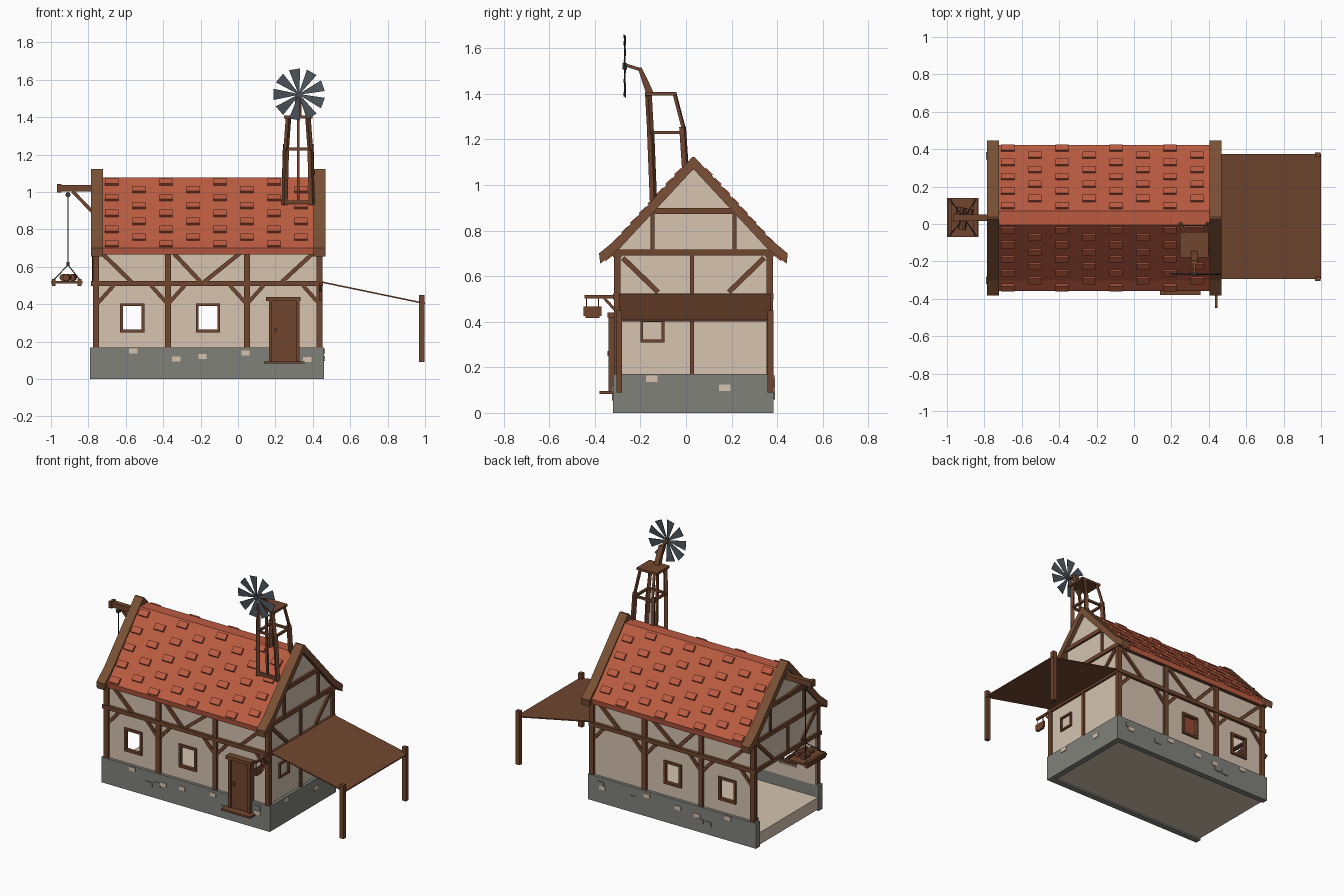
import bpy, bmesh, math, random
from mathutils import Vector, Matrix
random.seed(4)

def mat(name, r, g, b):
    m = bpy.data.materials.new(name)
    lin = [((c / 255 + 0.055) / 1.055) ** 2.4 for c in (r, g, b)]
    m.diffuse_color = (*lin, 1)
    return m

PLASTER = mat("plaster", 214, 196, 176)
TIMBER = mat("timber", 113, 70, 47)
BARGE = mat("barge_wood", 122, 80, 54)
TILE = mat("red_tile", 187, 91, 65)
STONE = mat("grey_stone", 129, 129, 123)
METAL = mat("blade_metal", 76, 84, 91)
ROPE = mat("dark_rope", 62, 56, 52)

class Part:
    """Collects simple solids into one object."""
    def __init__(self, name, material):
        self.name, self.material, self.bm = name, material, bmesh.new()
    def box(self, x0, x1, y0, y1, z0, z1):
        m = Matrix.Translation(((x0 + x1) / 2, (y0 + y1) / 2, (z0 + z1) / 2))
        bmesh.ops.create_cube(self.bm, size=1, matrix=m @ Matrix.Diagonal((x1 - x0, y1 - y0, z1 - z0, 1)))
    def beam(self, p, q, w=0.025, d=None):
        p, q = Vector(p), Vector(q)
        rot = (q - p).to_track_quat('Z', 'Y').to_matrix().to_4x4()
        m = Matrix.Translation((p + q) / 2) @ rot
        bmesh.ops.create_cube(self.bm, size=1, matrix=m @ Matrix.Diagonal((w, d or w, (q - p).length, 1)))
    def cyl(self, p, q, r, n=8):
        p, q = Vector(p), Vector(q)
        m = Matrix.Translation((p + q) / 2) @ (q - p).to_track_quat('Z', 'Y').to_matrix().to_4x4()
        bmesh.ops.create_cone(self.bm, cap_ends=True, segments=n, radius1=r, radius2=r, depth=(q - p).length, matrix=m)
    def prism(self, pts, off):
        f = self.bm.faces.new([self.bm.verts.new(p) for p in pts])
        r = bmesh.ops.extrude_face_region(self.bm, geom=[f])
        bmesh.ops.translate(self.bm, vec=off, verts=[v for v in r['geom'] if isinstance(v, bmesh.types.BMVert)])
    def done(self):
        bmesh.ops.recalc_face_normals(self.bm, faces=self.bm.faces[:])
        me = bpy.data.meshes.new(self.name)
        self.bm.to_mesh(me); self.bm.free()
        me.materials.append(self.material)
        bpy.context.collection.objects.link(bpy.data.objects.new(self.name, me))

YC = 0.0325                      # ridge line
WIN = [(-0.63, -0.50), (-0.225, -0.095)]
POSTS = [-0.76, -0.375, 0.047, 0.437]

# stone base (open on the left) and floor
p = Part("stone_base", STONE)
p.box(-0.79, 0.46, -0.32, -0.28, 0, 0.17)
p.box(-0.79, 0.46, 0.345, 0.385, 0, 0.17)
p.box(0.42, 0.46, -0.28, 0.345, 0, 0.17)
for x in (-0.46, -0.40, 0.1, 0.34):          # raised blocks
    for y in (-0.325, 0.38):
        z = random.uniform(0.05, 0.13)
        p.box(x, x + 0.05, y, y + 0.01, z, z + 0.03)
p.done()
p = Part("floor", PLASTER)
p.box(-0.785, 0.42, -0.28, 0.345, 0.01, 0.09)
p.done()
p = Part("pale_stones", PLASTER)
for x, z in ((-0.56, 0.15), (-0.33, 0.107), (-0.19, 0.12), (0.04, 0.14), (0.37, 0.105)):
    p.box(x - 0.022, x + 0.022, -0.325, -0.318, z - 0.013, z + 0.013)
    p.box(x - 0.042, x + 0.002, 0.383, 0.39, z - 0.013, z + 0.013)
for y, z in ((-0.155, 0.15), (0.165, 0.11)):
    p.box(0.457, 0.465, y - 0.02, y + 0.03, z - 0.014, z + 0.014)
p.done()

# plaster walls with window openings
p = Part("walls", PLASTER)
for y0, y1 in ((-0.30, -0.275), (0.34, 0.365)):
    p.box(-0.77, 0.44, y0, y1, 0.17, 0.25)
    p.box(-0.77, 0.44, y0, y1, 0.40, 0.72)
    for a, b in ((-0.77, WIN[0][0]), (WIN[0][1], WIN[1][0]), (WIN[1][1], 0.44)):
        p.box(a, b, y0, y1, 0.25, 0.40)
for x, zb in ((-0.77, 0.5), (0.415, 0.17)):
    p.prism([(x, -0.30, zb), (x, 0.365, zb), (x, 0.365, 0.72), (x, YC, 1.07), (x, -0.30, 0.72)], (0.025, 0, 0))
p.done()

# timber framing of the long sides
p = Part("timber_frame", TIMBER)
for y in (-0.302, 0.367):
    for x in POSTS:
        p.box(x - 0.016, x + 0.016, y - 0.014, y + 0.014, 0.17, 0.70)
    p.box(-0.785, 0.455, y - 0.018, y + 0.018, 0.497, 0.523)
    p.box(-0.785, 0.455, y - 0.018, y + 0.018, 0.685, 0.712)
    for a, b in ((-0.745, -0.57), (-0.36, -0.20), (0.032, -0.18), (0.42, 0.235)):
        p.beam((a, y, 0.69), (b, y, 0.52), 0.022)
    for x, s in ((-0.755, 1), (-0.375, 1), (-0.375, -1), (0.047, 1), (0.047, -1), (0.437, -1)):
        p.beam((x, y, 0.40), (x + s * 0.09, y, 0.50), 0.02)
# timber framing of the gables
for x in (-0.768, 0.441):
    p.box(x - 0.014, x + 0.014, -0.315, 0.38, 0.497, 0.523)
    p.box(x - 0.014, x + 0.014, -0.33, 0.395, 0.69, 0.717)
    p.box(x - 0.014, x + 0.014, -0.16, 0.225, 0.873, 0.9)
    p.box(x - 0.012, x + 0.012, 0.017, 0.035, 0.17 if x > 0 else 0.5, 0.70)
    for s in (-1, 1):
        p.box(x - 0.012, x + 0.012, YC + s * 0.18 - 0.009, YC + s * 0.18 + 0.009, 0.71, 0.88)
        p.beam((x, YC + s * 0.31, 0.68), (x, YC + s * 0.155, 0.53), 0.022)
p.done()

# window frames
p = Part("window_frames", TIMBER)
for y in (-0.30, 0.365):
    for a, b in WIN:
        for x in (a, b - 0.015):
            p.box(x, x + 0.015, y - 0.012, y + 0.012, 0.25, 0.405)
        for z in (0.25, 0.39):
            p.box(a, b, y - 0.012, y + 0.012, z, z + 0.015)
for y in (-0.20, -0.107):
    p.box(0.435, 0.452, y, y + 0.012, 0.31, 0.41)
for z in (0.31, 0.398):
    p.box(0.435, 0.452, -0.20, -0.095, z, z + 0.012)
p.done()

# front door with lintel, step and knob
p = Part("front_door", TIMBER)
p.box(0.18, 0.315, -0.33, -0.30, 0.09, 0.42)
for x in (0.165, 0.31):
    p.box(x, x + 0.018, -0.34, -0.30, 0.09, 0.42)
p.box(0.15, 0.335, -0.345, -0.30, 0.418, 0.44)
p.box(0.14, 0.355, -0.38, -0.31, 0.083, 0.095)
p.box(0.195, 0.208, -0.345, -0.32, 0.25, 0.272)
p.done()

# roof: bent slab with flat ridge, plus raised tiles
def roof_profile(x, ridge, kink, eave, t, flat):
    half = [(flat, ridge), kink, eave]
    low = [(eave[0] - 0.005, eave[1] - t), (kink[0] - 0.01, kink[1] - t), (0.0, ridge - t * 1.15)]
    right = half + low
    left = [(-a, b) for a, b in reversed(half + low[:-1])]
    return [(x, YC + a, b) for a, b in right + left]
p = Part("roof", TILE)
p.prism(roof_profile(-0.725, 1.077, (0.335, 0.75), (0.39, 0.70), 0.035, 0.038), (1.135, 0, 0))
p.done()
p = Part("roof_tiles", TILE)
for r in range(9):
    d = 0.06 + r * 0.0385               # distance out from the ridge
    z = 1.077 - (d - 0.038) * 1.101 if d < 0.335 else 0.75 - (d - 0.335) * 0.91
    for c in range(4):
        x = (-0.675 if r % 2 == 0 else -0.53) + c * 0.289
        for s in (-1, 1):
            p.beam((x, YC + s * (d - 0.012), z + 0.014), (x, YC + s * (d + 0.018), z - 0.014), 0.07, 0.022)
p.done()
p = Part("barge_boards", BARGE)
for x in (-0.785, 0.405):
    p.prism(roof_profile(x, 1.122, (0.335, 0.765), (0.414, 0.70), 0.045, 0.006), (0.062, 0, 0))
p.done()

# side awning and its posts
p = Part("awning", TIMBER)
p.prism([(0.45, -0.295, 0.522), (1.0, -0.295, 0.408), (1.0, -0.295, 0.40), (0.45, -0.295, 0.514)], (0, 0.668, 0))
p.done()
p = Part("awning_posts", TIMBER)
for y in (-0.293, 0.37):
    p.box(0.968, 0.997, y - 0.013, y + 0.013, 0.09, 0.45)
p.done()

# hanging sign on the front right corner
p = Part("hanging_sign", TIMBER)
p.box(0.433, 0.447, -0.445, -0.30, 0.503, 0.517)
p.beam((0.44, -0.36, 0.505), (0.44, -0.31, 0.45), 0.012)
p.box(0.433, 0.447, -0.45, -0.37, 0.425, 0.468)
p.box(0.434, 0.446, -0.44, -0.38, 0.416, 0.426)
for y in (-0.436, -0.384):
    p.box(0.438, 0.442, y - 0.002, y + 0.002, 0.465, 0.505)
p.done()

# hoist on the left gable with its loaded platform
p = Part("hoist_beam", TIMBER)
p.box(-0.955, -0.74, YC - 0.017, YC + 0.017, 1.003, 1.037)
p.box(-0.967, -0.945, YC - 0.023, YC + 0.023, 0.998, 1.042)
p.beam((-0.885, YC, 1.005), (-0.775, YC, 0.89), 0.018)
p.done()
p = Part("hoist_ropes", ROPE)
p.cyl((-0.909, YC, 0.62), (-0.909, YC, 1.0), 0.003, 6)
p.cyl((-0.909, YC - 0.012, 0.985), (-0.909, YC + 0.012, 0.985), 0.014)
p.box(-0.917, -0.901, YC - 0.006, YC + 0.006, 0.605, 0.625)
for x in (-0.985, -0.845):
    for y in (-0.06, 0.13):
        p.cyl((-0.909, YC, 0.61), (x, y, 0.53), 0.003, 6)
p.done()
p = Part("hoist_platform", TIMBER)
p.box(-1.0, -0.832, -0.07, 0.138, 0.512, 0.525)
for x in (-0.985, -0.847):
    p.box(x - 0.01, x + 0.01, -0.065, 0.133, 0.498, 0.534)
p.done()
p = Part("cargo", TIMBER)
for x, y in ((-0.935, 0.06), (-0.89, 0.05), (-0.92, -0.005)):
    p.cyl((x, y - 0.025, 0.543), (x + 0.01, y + 0.03, 0.543), 0.02)
p.done()

# shelf and barrel inside
p = Part("indoor_shelf", TIMBER)
for z in (0.11, 0.17, 0.23, 0.29):
    p.box(0.08, 0.32, -0.272, -0.20, z, z + 0.012)
for x in (0.08, 0.308):
    p.box(x, x + 0.012, -0.272, -0.20, 0.09, 0.33)
p.cyl((-0.71, 0.29, 0.09), (-0.71, 0.29, 0.15), 0.025)
p.done()

# wind wheel tower
XC = 0.322
p = Part("wheel_tower", TIMBER)
for s in (-1, 1):
    a, b = XC + s * 0.073, XC + s * 0.052
    p.beam((a, -0.143, 0.93), (a - s * 0.008, -0.155, 1.23), 0.023)
    p.beam((a - s * 0.008, -0.155, 1.22), (b, -0.165, 1.40), 0.021)
    p.beam((a, 0.0, 1.03), (a - s * 0.006, -0.015, 1.255), 0.023)
    p.beam((a - s * 0.006, -0.008, 1.24), (b, -0.05, 1.40), 0.014)
    p.beam((a - s * 0.008, -0.158, 1.23), (a - s * 0.008, -0.01, 1.23), 0.014)
for y in (-0.155, -0.015):
    p.beam((XC - 0.068, y, 1.23), (XC + 0.068, y, 1.23), 0.014)
p.beam((XC - 0.08, -0.146, 0.945), (XC + 0.08, -0.146, 0.945), 0.018)
p.beam((XC, -0.146, 0.94), (XC, -0.16, 1.40), 0.014)
p.box(XC - 0.075, XC + 0.075, -0.18, -0.042, 1.393, 1.408)
p.prism([(XC - 0.017, -0.175, 1.40), (XC - 0.017, -0.14, 1.40), (XC - 0.017, -0.165, 1.455),
         (XC - 0.017, -0.195, 1.515), (XC - 0.017, -0.212, 1.515)], (0.034, 0, 0))
p.beam((XC, -0.195, 1.505), (XC, -0.262, 1.526), 0.014)
p.done()
p = Part("wind_wheel", METAL)
C = Vector((0.326, -0.27, 1.522))
p.cyl(C + Vector((0, -0.008, 0)), C + Vector((0, 0.012, 0)), 0.014)
for i in range(9):
    t = math.pi + i * math.tau / 9
    u = Vector((math.cos(t), 0, math.sin(t)))
    v = Vector((-math.sin(t), 0.12, math.cos(t)))
    p.prism([C + u * 0.01 - v * 0.004, C + u * 0.136 - v * 0.03, C + u * 0.136 + v * 0.03, C + u * 0.01 + v * 0.004],
            (0, 0.003, 0))
p.done()
